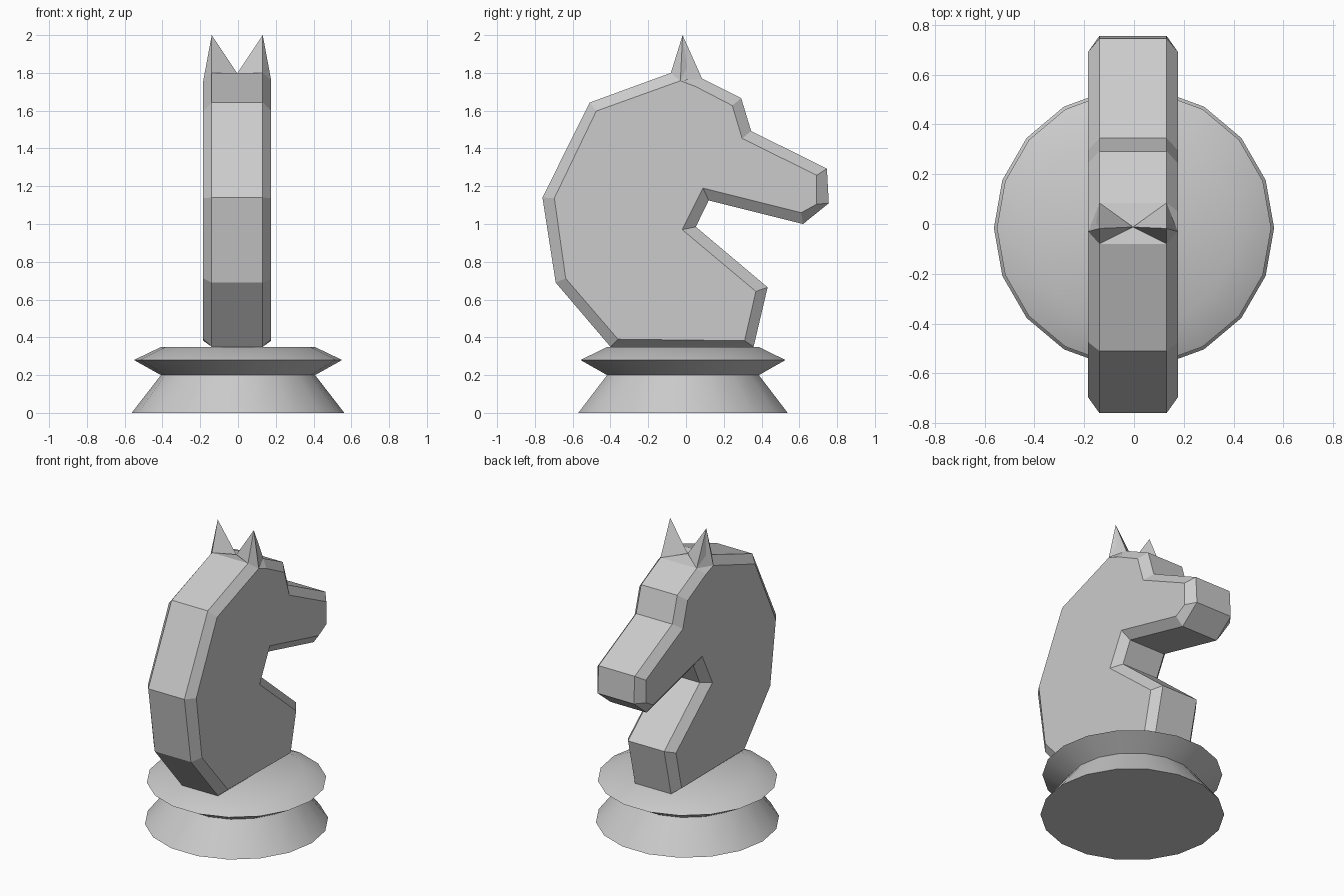
import bpy, bmesh
from math import cos, sin, radians

if "Cube" in bpy.data.objects:
    bpy.data.objects.remove(bpy.data.objects["Cube"])


def make_object(name, verts, faces):
    bm = bmesh.new()
    vs = [bm.verts.new(v) for v in verts]
    for f in faces:
        bm.faces.new([vs[i] for i in f])
    bmesh.ops.recalc_face_normals(bm, faces=bm.faces[:])
    me = bpy.data.meshes.new(name)
    bm.to_mesh(me)
    bm.free()
    ob = bpy.data.objects.new(name, me)
    bpy.context.collection.objects.link(ob)
    return ob


def loft(name, rings):
    """Bridge successive rings of equal length and cap both ends."""
    n = len(rings[0])
    verts = [p for r in rings for p in r]
    faces = [(k * n + i, k * n + (i + 1) % n, (k + 1) * n + (i + 1) % n, (k + 1) * n + i)
             for k in range(len(rings) - 1) for i in range(n)]
    faces += [tuple(range(n)), tuple(range(len(verts) - n, len(verts)))]
    return make_object(name, verts, faces)


# turned base, 18 sides
SIDES = 18
base_profile = [(0.563, 0.0), (0.408, 0.2), (0.551, 0.28), (0.405, 0.35)]
base = loft("base", [[(r * cos(radians(360 * i / SIDES)),
                       r * sin(radians(360 * i / SIDES)) - 0.016, z)
                      for i in range(SIDES)] for r, z in base_profile])
bpy.context.view_layer.objects.active = base
base.select_set(True)
bpy.ops.object.shade_smooth_by_angle(angle=radians(30))
base.select_set(False)

# horse body: outer outline (y, z) and the inset outline of the side faces
outer = [(-0.40, 0.35), (-0.69, 0.69), (-0.76, 1.14), (-0.51, 1.643), (-0.08, 1.80),
         (0.085, 1.77), (0.292, 1.667), (0.345, 1.492), (0.746, 1.293), (0.756, 1.11),
         (0.62, 1.0), (0.12, 1.125), (0.052, 0.985), (0.432, 0.665), (0.358, 0.35)]
inset = [(-0.36, 0.39), (-0.637, 0.712), (-0.697, 1.137), (-0.475, 1.598), (-0.03, 1.758),
         (0.05, 1.728), (0.245, 1.627), (0.297, 1.453), (0.692, 1.258), (0.692, 1.105),
         (0.61, 1.06), (0.09, 1.19), (-0.02, 0.97), (0.37, 0.643), (0.31, 0.382)]
CX = -0.004
loft("horse_body", [[(CX + x, y, z) for y, z in prof] for x, prof in
                    ((-0.18, inset), (-0.135, outer), (0.135, outer), (0.18, inset))])

# ears: pointed, mirrored, with a slight fold on the outside
for side, name in ((-1, "left_ear"), (1, "right_ear")):
    pts = [(0.135, -0.018, 2.0), (0.135, -0.08, 1.80), (0.0, -0.012, 1.797),
           (0.135, 0.085, 1.77), (0.148, 0.006, 1.83), (0.18, -0.03, 1.758)]
    make_object(name, [(CX + side * x, y, z) for x, y, z in pts],
                [(0, 1, 2), (0, 2, 3), (0, 3, 4), (0, 4, 5), (0, 5, 1),
                 (3, 5, 4), (1, 5, 3), (1, 3, 2)])
